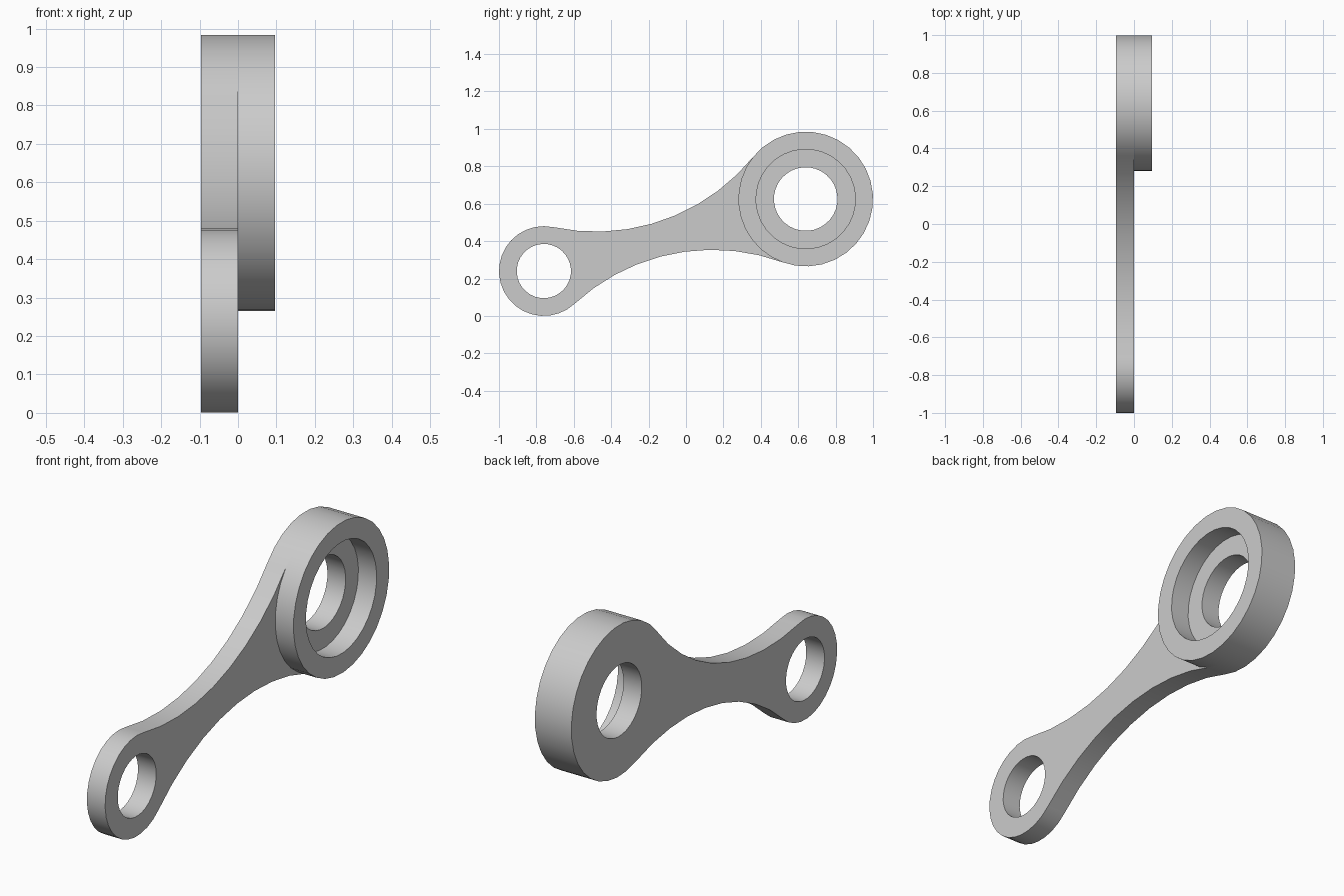
import bpy
import bmesh
from math import atan2, cos, sin, pi, radians, hypot
from mathutils import Vector

cube = bpy.data.objects.get("Cube")
if cube:
    bpy.data.objects.remove(cube, do_unlink=True)

# Link layout in the side plane (y, z)
SMALL, BIG = Vector((-0.76, 0.24)), Vector((0.64, 0.625))
R_SMALL, R_BIG = 0.24, 0.36
HOLE_SMALL, HOLE_BIG, RECESS = 0.145, 0.17, 0.266
HALF_WAIST, R_NECK = 0.09, 1.086
THICK = 0.096

axis = (BIG - SMALL).normalized()
side = Vector((-axis.y, axis.x))
length = (BIG - SMALL).length

metal = bpy.data.materials.new("Light grey metal")
metal.use_nodes = True
grey = (0.6, 0.6, 0.6, 1)
metal.diffuse_color = grey
metal.node_tree.nodes["Principled BSDF"].inputs["Base Color"].default_value = grey


def arc(u, v, r, start, end, steps):
    """Points along an arc, in coordinates along and across the link."""
    return [(u + r * cos(start + (end - start) * i / steps),
             v + r * sin(start + (end - start) * i / steps))
            for i in range(steps + 1)]


def circle(u, r, steps=32):
    return arc(u, 0, r, 0, 2 * pi, steps)[:-1]


def make_slab(name, loops, x0, x1):
    """Fill an outline with holes and extrude it sideways."""
    bm = bmesh.new()
    edges = []
    for loop in loops:
        verts = []
        for u, v in loop:
            p = SMALL + axis * u + side * v
            verts.append(bm.verts.new((x0, p.x, p.y)))
        edges += [bm.edges.new((verts[i - 1], verts[i])) for i in range(len(verts))]
    bmesh.ops.triangle_fill(bm, edges=edges, use_beauty=True)
    out = bmesh.ops.extrude_face_region(bm, geom=bm.faces[:])
    moved = [g for g in out["geom"] if isinstance(g, bmesh.types.BMVert)]
    bmesh.ops.translate(bm, verts=moved, vec=(x1 - x0, 0, 0))
    bmesh.ops.recalc_face_normals(bm, faces=bm.faces[:])
    mesh = bpy.data.meshes.new(name)
    bm.to_mesh(mesh)
    bm.free()
    mesh.materials.append(metal)
    obj = bpy.data.objects.new(name, mesh)
    bpy.context.collection.objects.link(obj)
    bpy.ops.object.select_all(action="DESELECT")
    obj.select_set(True)
    bpy.context.view_layer.objects.active = obj
    bpy.ops.object.shade_smooth_by_angle(angle=radians(30))
    return obj


# Neck arcs touch both end circles tangentially
neck_v = HALF_WAIST + R_NECK
neck_u = (length ** 2 + (R_NECK + R_SMALL) ** 2 - (R_NECK + R_BIG) ** 2) / (2 * length)
neck_v = ((R_NECK + R_SMALL) ** 2 - neck_u ** 2) ** 0.5
a = atan2(neck_v, neck_u)
b = atan2(neck_v, neck_u - length)

big_arc = arc(length, 0, R_BIG, -b, b, 22)
small_arc = arc(0, 0, R_SMALL, a, 2 * pi - a, 20)
upper_neck = arc(neck_u, neck_v, R_NECK, b - pi, a - pi, 9)[1:-1]
lower_neck = arc(neck_u, -neck_v, R_NECK, pi - a, pi - b, 9)[1:-1]

# Flat link plate with an eye at each end
make_slab("link_plate",
          [big_arc + upper_neck + small_arc + lower_neck,
           circle(0, HOLE_SMALL), circle(length, HOLE_BIG)],
          -THICK, 0)

# Raised collar around the large eye, leaving a recessed seat
closing_arc = arc(length, 0, R_BIG, b, 2 * pi - b, 10)[1:-1]
make_slab("bearing_collar", [big_arc + closing_arc, circle(length, RECESS)], 0, THICK)
